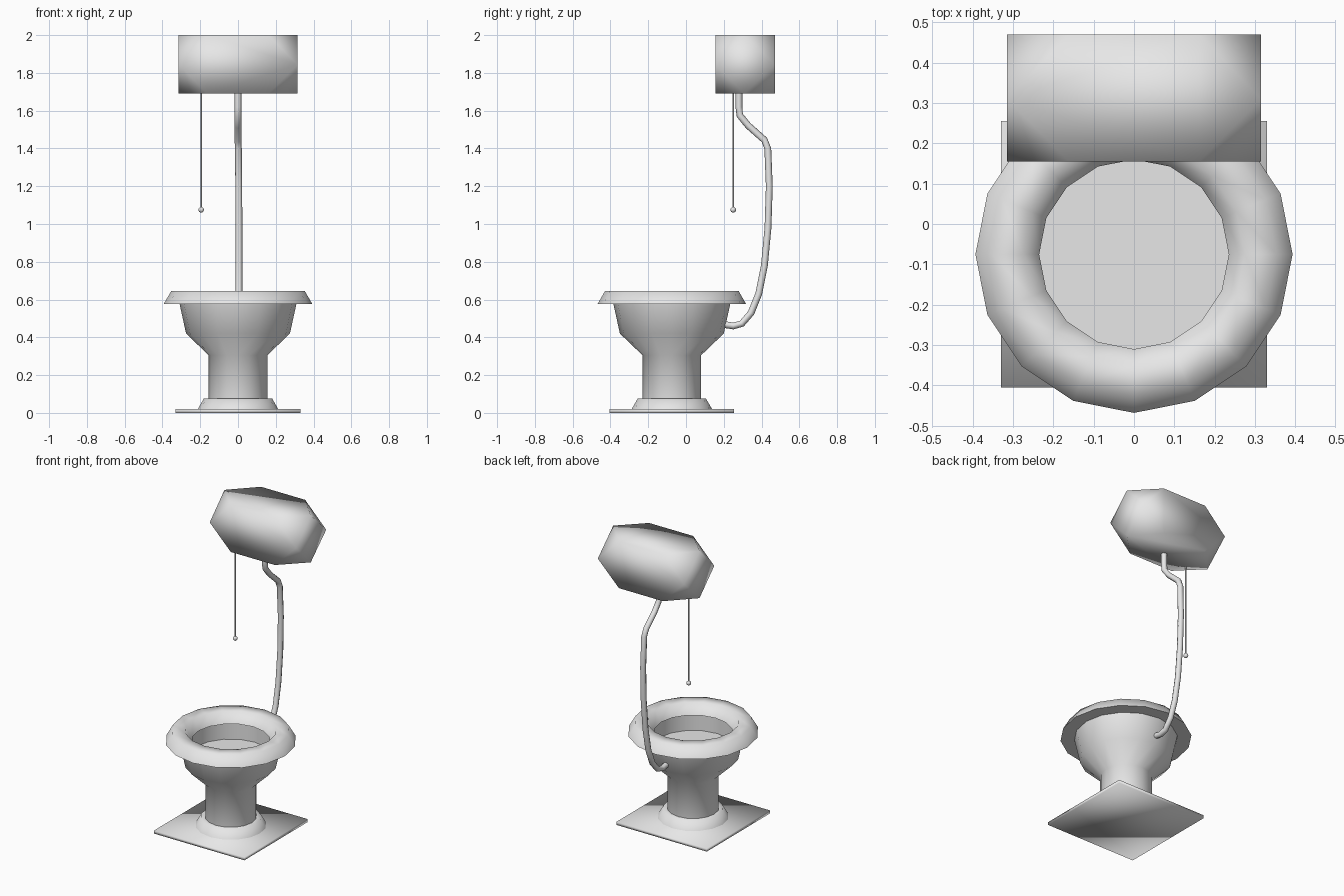
import bpy, bmesh, math
from mathutils import Vector

if "Cube" in bpy.data.objects:
    bpy.data.objects.remove(bpy.data.objects["Cube"])

mat = bpy.data.materials.new("pale_grey")
mat.diffuse_color = (0.8, 0.8, 0.8, 1)
mat.use_nodes = True
mat.node_tree.nodes["Principled BSDF"].inputs["Base Color"].default_value = mat.diffuse_color
CY = -0.075  # y centre of bowl, seat and foot


def finish(name, bm, angle=180):
    bmesh.ops.recalc_face_normals(bm, faces=bm.faces)
    me = bpy.data.meshes.new(name)
    bm.to_mesh(me)
    bm.free()
    me.materials.append(mat)
    for p in me.polygons:
        p.use_smooth = True
    if angle < 180:
        me.set_sharp_from_angle(angle=math.radians(angle))
    ob = bpy.data.objects.new(name, me)
    bpy.context.collection.objects.link(ob)
    return ob


def lathe(name, profile, x=0, y=CY, sides=16, closed=False, angle=75):
    """Revolve an (r, z) profile about a vertical axis."""
    bm = bmesh.new()
    vs = [bm.verts.new((x + r, y, z)) for r, z in profile]
    edges = [bm.edges.new(p) for p in zip(vs, vs[1:])]
    if closed:
        edges.append(bm.edges.new((vs[-1], vs[0])))
    bmesh.ops.spin(bm, geom=vs + edges, cent=(x, y, 0), axis=(0, 0, 1),
                   angle=math.tau, steps=sides, use_duplicate=False)
    bmesh.ops.remove_doubles(bm, verts=bm.verts, dist=1e-4)
    return finish(name, bm, angle)


def box(name, lo, hi, corner=0):
    """Box with optional cut-off corners, fully smooth shaded."""
    bm = bmesh.new()
    bmesh.ops.create_cube(bm, size=1)
    for v in bm.verts:
        v.co = Vector([(a + b) / 2 + c * (b - a) for a, b, c in zip(lo, hi, v.co)])
    if corner:
        bmesh.ops.bevel(bm, geom=bm.verts[:], offset=corner, segments=1,
                        affect='VERTICES', clamp_overlap=True)
        bmesh.ops.remove_doubles(bm, verts=bm.verts, dist=0.012)
    return finish(name, bm)


def half_ring(name, R, r, z):
    """Upper half of a six-sided torus."""
    pts = [(R + r * math.cos(math.radians(a)), z + r * math.sin(math.radians(a)))
           for a in (0, 60, 120, 180)]
    return lathe(name, pts, closed=True)


# floor plate, foot ring, bowl with pedestal, seat
box("floor_plate", (-0.33, -0.405, 0), (0.33, 0.255, 0.02))
half_ring("foot_ring", 0.149, 0.064, 0.02)
lathe("bowl", [(0.155, 0.02), (0.155, 0.305), (0.275, 0.42), (0.31, 0.58),
               (0.25, 0.58), (0.25, 0.47), (0, 0.47)])
half_ring("seat", 0.314, 0.079, 0.577)

# high tank with cut corners
box("tank", (-0.315, 0.155, 1.69), (0.315, 0.47, 2.0), corner=0.154)

# flush pipe from tank to bowl
path = [(0, 0.28, 1.72), (0, 0.28, 1.62), (0, 0.285, 1.575), (0, 0.33, 1.52),
        (0, 0.415, 1.445), (0.002, 0.433, 1.40), (0.004, 0.441, 1.2),
        (0.005, 0.434, 0.98), (0.005, 0.415, 0.78), (0.005, 0.385, 0.63),
        (0.004, 0.345, 0.53), (0.002, 0.295, 0.472), (0, 0.25, 0.46), (0, 0.19, 0.47)]
bm = bmesh.new()
rings = []
P = [Vector(p) for p in path]
for i, p in enumerate(P):
    t = (P[min(i + 1, len(P) - 1)] - P[max(i - 1, 0)]).normalized()
    u = Vector((1, 0, 0))
    w = t.cross(u).normalized()
    rings.append([bm.verts.new(p + 0.018 * (u * math.cos(a) + w * math.sin(a)))
                  for a in [k * math.tau / 8 for k in range(8)]])
for a, b in zip(rings, rings[1:]):
    for k in range(8):
        bm.faces.new((a[k], a[(k + 1) % 8], b[(k + 1) % 8], b[k]))
finish("flush_pipe", bm)

# pull cord and its knob
lathe("pull_cord", [(0.004, 1.08), (0.004, 1.70)], x=-0.195, y=0.25, sides=8)
bm = bmesh.new()
bmesh.ops.create_uvsphere(bm, u_segments=10, v_segments=8, radius=0.015)
bmesh.ops.translate(bm, verts=bm.verts, vec=(-0.195, 0.25, 1.075))
finish("pull_knob", bm)
